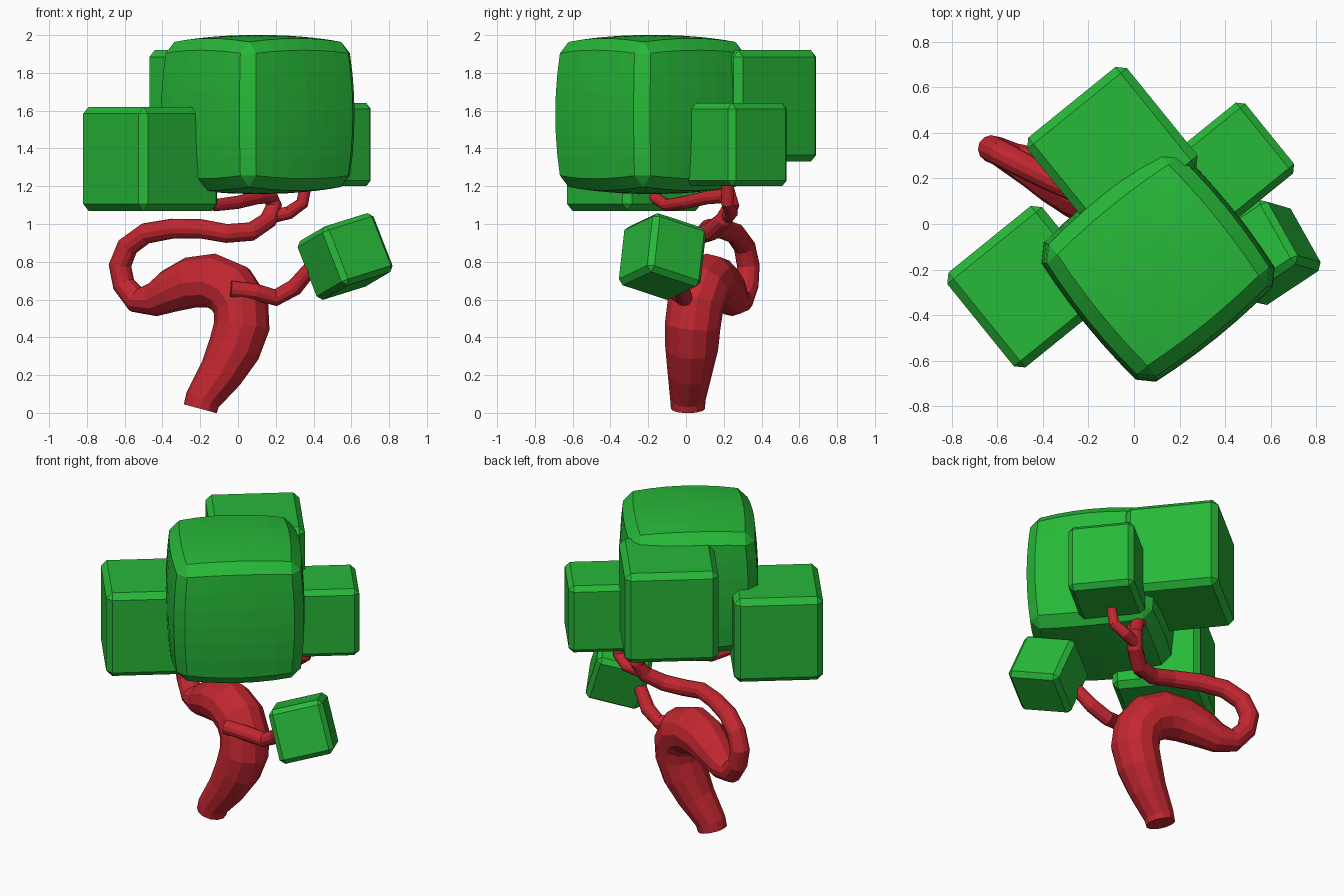
import bpy, bmesh
from math import radians
from mathutils import Matrix, Vector

if "Cube" in bpy.data.objects:
    bpy.data.objects.remove(bpy.data.objects["Cube"])


def material(name, color):
    m = bpy.data.materials.new(name)
    m.diffuse_color = color
    m.use_nodes = True
    m.node_tree.nodes["Principled BSDF"].inputs["Base Color"].default_value = m.diffuse_color
    return m


BARK = material("bark_red", (0.55, 0.02, 0.03, 1))
LEAF = material("leaf_green", (0.02, 0.48, 0.04, 1))


def branch(name, points):
    """Round limb swept through (x, y, z, radius) points."""
    curve = bpy.data.curves.new(name, 'CURVE')
    curve.dimensions = '3D'
    curve.bevel_depth = 1.0
    curve.bevel_resolution = 4
    curve.use_fill_caps = True
    spline = curve.splines.new('POLY')
    spline.points.add(len(points) - 1)
    for p, (x, y, z, r) in zip(spline.points, points):
        p.co = (x, y, z, 1)
        p.radius = r
    spline.use_smooth = False
    tmp = bpy.data.objects.new(name + "_path", curve)
    bpy.context.collection.objects.link(tmp)
    bpy.context.view_layer.update()
    mesh = bpy.data.meshes.new_from_object(
        tmp.evaluated_get(bpy.context.evaluated_depsgraph_get()))
    bpy.data.objects.remove(tmp)
    mesh.name = name
    mesh.materials.clear()
    mesh.materials.append(BARK)
    obj = bpy.data.objects.new(name, mesh)
    bpy.context.collection.objects.link(obj)
    return obj


def leaf_block(name, center, half, rotation, chamfer, bulge=0.0):
    """Chamfered box of leaves, optionally puffed outwards."""
    bm = bmesh.new()
    bmesh.ops.create_cube(bm, size=2)
    bmesh.ops.scale(bm, vec=half, verts=bm.verts)
    bmesh.ops.bevel(bm, geom=bm.edges[:], offset=chamfer, segments=1,
                    affect='EDGES', profile=0.5)
    if bulge:
        long_edges = [e for e in bm.edges if e.calc_length() > half[0]]
        bmesh.ops.subdivide_edges(bm, edges=long_edges, cuts=5, use_grid_fill=True)
        for v in bm.verts:
            n = [min(1, abs(v.co[i]) / half[i]) ** 2 for i in range(3)]
            for i in range(3):
                v.co[i] *= 1 + bulge * (1 - (sum(n) - n[i]) / 2)
    bm.transform(Matrix.Translation(center) @ rotation.to_4x4())
    bmesh.ops.recalc_face_normals(bm, faces=bm.faces)
    mesh = bpy.data.meshes.new(name)
    bm.to_mesh(mesh)
    bm.free()
    mesh.materials.append(LEAF)
    obj = bpy.data.objects.new(name, mesh)
    bpy.context.collection.objects.link(obj)
    return obj


# Trunk: rises, bends over to the left, loops back under the crown
branch("trunk", [
    (-0.20, 0.01, 0.022, 0.09), (-0.187, 0.01, 0.07, 0.094),
    (-0.09, 0.02, 0.21, 0.118), (-0.02, 0.03, 0.34, 0.14),
    (0.02, 0.035, 0.46, 0.148), (0.015, 0.05, 0.57, 0.15),
    (-0.04, 0.08, 0.655, 0.15), (-0.14, 0.12, 0.70, 0.145),
    (-0.25, 0.16, 0.69, 0.135), (-0.36, 0.21, 0.645, 0.115),
    (-0.45, 0.25, 0.60, 0.09), (-0.54, 0.29, 0.60, 0.07),
    (-0.605, 0.325, 0.68, 0.06), (-0.625, 0.33, 0.78, 0.06),
    (-0.585, 0.31, 0.88, 0.058), (-0.49, 0.26, 0.95, 0.056),
    (-0.35, 0.19, 0.975, 0.053), (-0.20, 0.12, 0.975, 0.051),
    (-0.06, 0.10, 0.95, 0.05), (0.07, 0.13, 0.96, 0.05),
    (0.16, 0.20, 1.02, 0.047), (0.19, 0.24, 1.10, 0.043),
    (0.16, 0.22, 1.17, 0.04), (0.08, 0.20, 1.26, 0.035)])

# Side branches to the smaller leaf blocks
branch("low_branch", [
    (-0.04, -0.07, 0.655, 0.045), (0.09, -0.05, 0.64, 0.045),
    (0.20, -0.01, 0.61, 0.045), (0.30, -0.03, 0.665, 0.045),
    (0.38, -0.07, 0.76, 0.04), (0.48, -0.11, 0.82, 0.03)])
branch("left_branch", [
    (0.18, 0.21, 1.15, 0.038), (0.10, 0.11, 1.14, 0.036),
    (0.0, 0.0, 1.115, 0.035), (-0.12, -0.10, 1.10, 0.033),
    (-0.25, -0.20, 1.16, 0.03)])
branch("right_branch", [
    (0.18, 0.22, 1.04, 0.036), (0.27, 0.24, 1.06, 0.035),
    (0.34, 0.22, 1.11, 0.034), (0.37, 0.22, 1.26, 0.03)])

# Crown blocks, all turned by the same angle
turn = Matrix.Rotation(radians(39), 3, 'Z')
leaf_block("crown_main", (0.105, -0.18, 1.58), (0.36, 0.36, 0.37), turn, 0.052, 0.14)
leaf_block("crown_back", (-0.095, 0.315, 1.625), (0.282, 0.282, 0.295), turn, 0.036)
leaf_block("crown_left", (-0.465, -0.275, 1.345), (0.268, 0.268, 0.275), turn, 0.036)
leaf_block("crown_right", (0.44, 0.27, 1.42), (0.2, 0.2, 0.22), turn, 0.03)

# Low tilted block on the side branch
u = Vector((0.80, 0.53, 0.25)).normalized()
v = Vector((-0.45, 0.85, -0.27))
v = (v - u * v.dot(u)).normalized()
tilt = Matrix((u, v, u.cross(v))).transposed()
leaf_block("low_leaf_block", (0.567, -0.125, 0.828), (0.168, 0.168, 0.168), tilt, 0.028)
